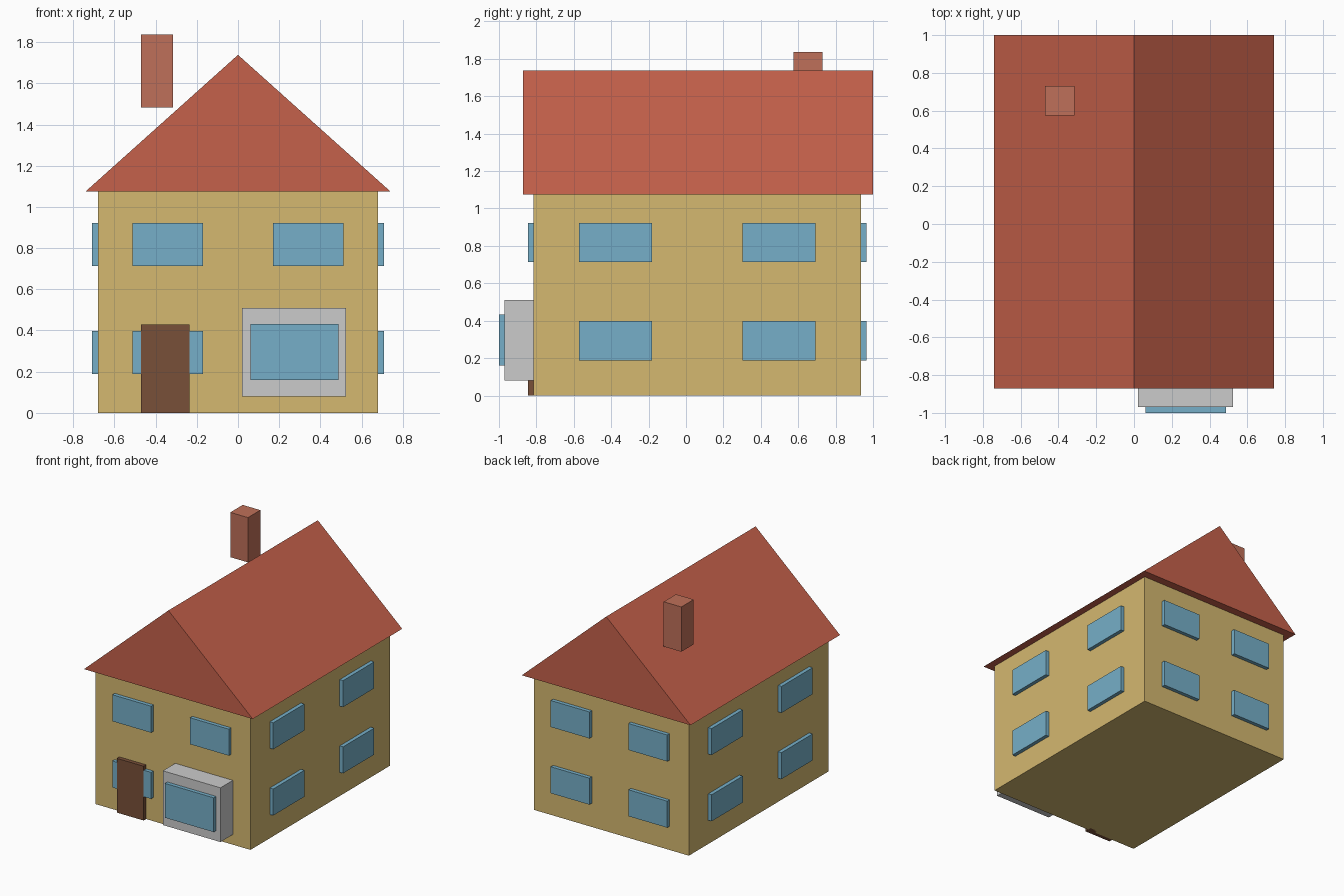
import bpy
import bmesh

if "Cube" in bpy.data.objects:
    bpy.data.objects.remove(bpy.data.objects["Cube"])


def material(name, r, g, b):
    m = bpy.data.materials.new(name)
    m.diffuse_color = (r, g, b, 1)
    m.use_nodes = True
    m.node_tree.nodes["Principled BSDF"].inputs["Base Color"].default_value = m.diffuse_color
    return m


wall_mat = material("yellow_wall", 0.66, 0.48, 0.16)
roof_mat = material("red_tile", 0.56, 0.12, 0.07)
brick_mat = material("brick", 0.52, 0.16, 0.10)
glass_mat = material("blue_glass", 0.18, 0.43, 0.58)
door_mat = material("brown_wood", 0.19, 0.08, 0.04)


def finish(name, bm, mat):
    bmesh.ops.recalc_face_normals(bm, faces=bm.faces)
    mesh = bpy.data.meshes.new(name)
    bm.to_mesh(mesh)
    bm.free()
    if mat:
        mesh.materials.append(mat)
    ob = bpy.data.objects.new(name, mesh)
    bpy.context.collection.objects.link(ob)
    return ob


def box(name, x, y, z, mat=None):
    """Box from its (min, max) range on each axis."""
    bm = bmesh.new()
    bmesh.ops.create_cube(bm, size=1)
    for v in bm.verts:
        v.co = [r[0] if c < 0 else r[1] for c, r in zip(v.co, (x, y, z))]
    return finish(name, bm, mat)


# House body
HALF_X, FRONT, BACK, EAVES = 0.68, -0.815, 0.935, 1.075
MID_Y = (FRONT + BACK) / 2
T = 0.03
box("walls", (-HALF_X, HALF_X), (FRONT, BACK), (0, EAVES), wall_mat)

# Gabled roof: triangle extruded along y
bm = bmesh.new()
tri = bm.faces.new([bm.verts.new((x, -0.872, z))
                    for x, z in ((-0.74, EAVES), (0.74, EAVES), (0, 1.738))])
ext = bmesh.ops.extrude_face_region(bm, geom=[tri], use_keep_orig=True)
bmesh.ops.translate(bm, vec=(0, 1.872, 0),
                    verts=[g for g in ext["geom"] if isinstance(g, bmesh.types.BMVert)])
finish("roof", bm, roof_mat)

# Chimney, floating just clear of the roof slope
box("chimney", (-0.47, -0.315), (0.575, 0.73), (1.482, 1.837), brick_mat)

# Windows: two floors, two per wall
for floor, z in (("lower", (0.188, 0.398)), ("upper", (0.713, 0.923))):
    for side in (-1, 1):
        cx, cy = side * 0.341, MID_Y + side * 0.4375
        wx, wy = (cx - 0.17, cx + 0.17), (cy - 0.195, cy + 0.195)
        # the lower right front window is replaced by the bay
        if not (floor == "lower" and side == 1):
            box(f"front_window_{floor}", wx, (FRONT - T, FRONT + T), z, glass_mat)
        box(f"back_window_{floor}", wx, (BACK - T, BACK + T), z, glass_mat)
        for wall in (-HALF_X, HALF_X):
            box(f"side_window_{floor}", (wall - T, wall + T), wy, z, glass_mat)

# Front door, a hair proud of the window it overlaps
box("door", (-0.47, -0.235), (FRONT - T - 0.001, FRONT + T), (0, 0.43), door_mat)

# Bay window
box("bay", (0.02, 0.525), (-0.97, FRONT + T), (0.08, 0.51))
box("bay_glass", (0.06, 0.487), (-1.0, -0.94), (0.16, 0.432), glass_mat)
